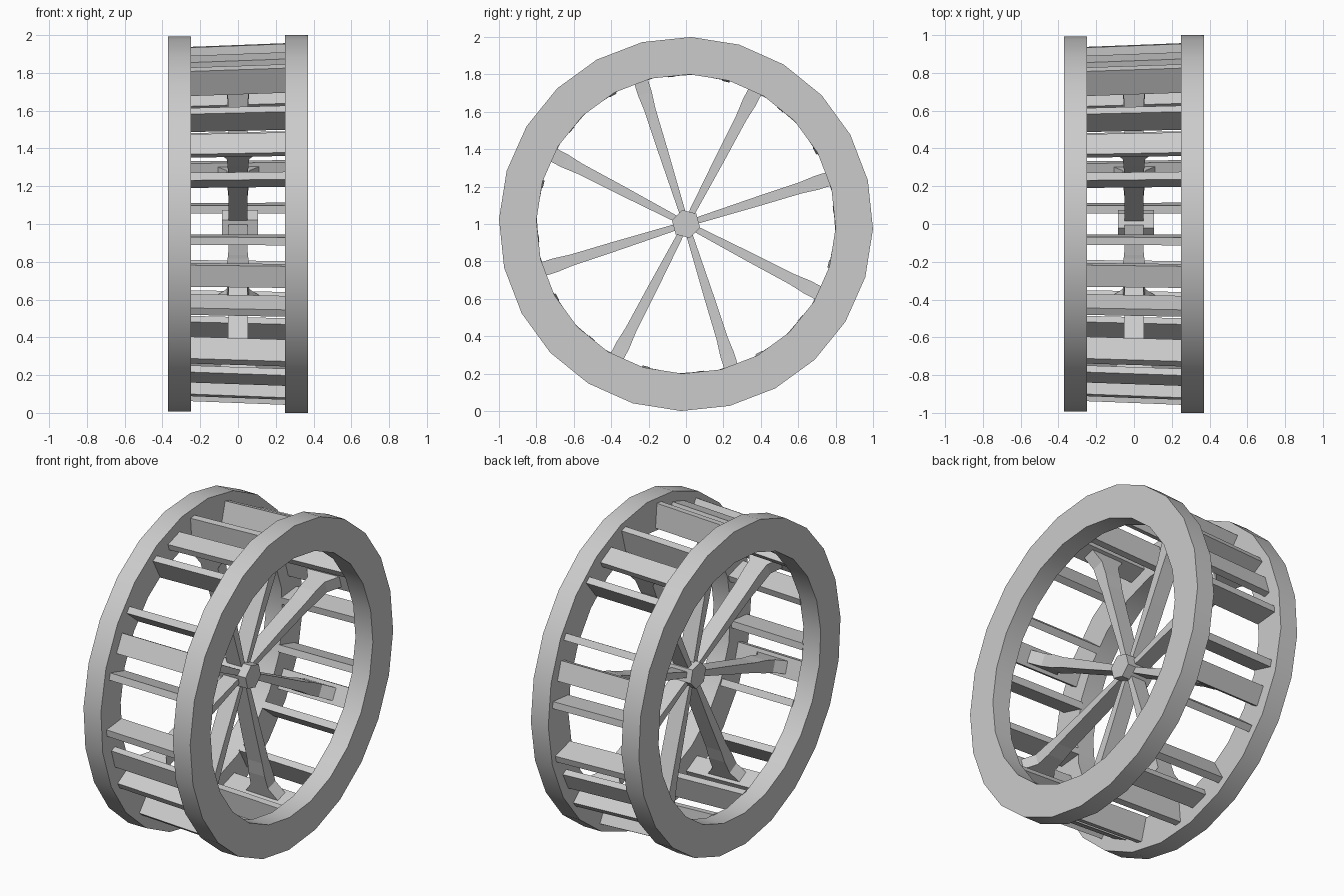
import bpy, bmesh
from math import sin, cos, radians, pi

if "Cube" in bpy.data.objects:
    bpy.data.objects.remove(bpy.data.objects["Cube"])

C = 1.0  # axle height


def finish(name, bm, smooth=False):
    bmesh.ops.recalc_face_normals(bm, faces=bm.faces[:])
    me = bpy.data.meshes.new(name)
    bm.to_mesh(me)
    bm.free()
    ob = bpy.data.objects.new(name, me)
    bpy.context.collection.objects.link(ob)
    if smooth:
        bpy.ops.object.select_all(action='DESELECT')
        ob.select_set(True)
        bpy.context.view_layer.objects.active = ob
        bpy.ops.object.shade_smooth_by_angle(angle=radians(30))
    return ob


def polar(x, a, r, t=0.0):
    """Point at radius r along angle a, shifted t sideways, in the wheel plane."""
    return (x, r * cos(a) - t * sin(a), C + r * sin(a) + t * cos(a))


def loft(bm, loops, closed=False):
    """Skin matching vertex loops; cap the ends unless closed."""
    vs = [[bm.verts.new(p) for p in lp] for lp in loops]
    n = len(vs[0])
    pairs = list(zip(vs, vs[1:])) + ([(vs[-1], vs[0])] if closed else [])
    for a, b in pairs:
        for i in range(n):
            j = (i + 1) % n
            bm.faces.new((a[i], a[j], b[j], b[i]))
    if not closed:
        bm.faces.new(vs[0])
        bm.faces.new(vs[-1])


def ring(name, x0, x1, r_in, r_out, start):
    bm = bmesh.new()
    loops = []
    for i in range(24):
        a = start + i * 2 * pi / 24
        loops.append([polar(x0, a, r_in), polar(x1, a, r_in),
                      polar(x1, a, r_out), polar(x0, a, r_out)])
    loft(bm, loops, closed=True)
    finish(name, bm, True)


def slat(name, a, r0, r1, width):
    """Board across the rims, slightly closer to the axle on the left."""
    bm = bmesh.new()
    w = width / 2
    loft(bm, [[polar(x, a, r0 + d, -w), polar(x, a, r1 + d, -w),
               polar(x, a, r1 + d, w), polar(x, a, r0 + d, w)]
              for x, d in ((-0.255, -0.02), (0.255, 0.0))])
    finish(name, bm)


# Rims
ring("rim_right", 0.25, 0.37, 0.80, 1.0, radians(-1.5))
ring("rim_left", -0.37, -0.25, 0.80, 0.995, radians(-3.5))

# Hexagonal hub
bm = bmesh.new()
loft(bm, [[polar(x, radians(45 + 60 * i), 0.078) for i in range(6)]
          for x in (-0.085, 0.105)])
finish("hub", bm)

# Spokes: radius, half depth in x, half width in the wheel plane
SPOKE = [(0.03, 0.05, 0.016), (0.10, 0.05, 0.018), (0.40, 0.05, 0.026),
         (0.64, 0.052, 0.030), (0.73, 0.055, 0.038), (0.82, 0.06, 0.038),
         (0.90, 0.12, 0.038)]

for k in range(8):
    a = radians(17.5 + 45 * k)
    bm = bmesh.new()
    loft(bm, [[polar(-d, a, r, -w), polar(d, a, r, -w),
               polar(d, a, r, w), polar(-d, a, r, w)] for r, d, w in SPOKE])
    finish(f"spoke_{k}", bm)
    # Flat board over the spoke, with a radial board on each side
    slat(f"outer_board_{k}", a, 0.895, 0.935, 0.12)
    for s in (-1, 1):
        slat(f"paddle_board_{k}_{'a' if s < 0 else 'b'}",
             a + s * radians(12), 0.81, 0.96, 0.042)
